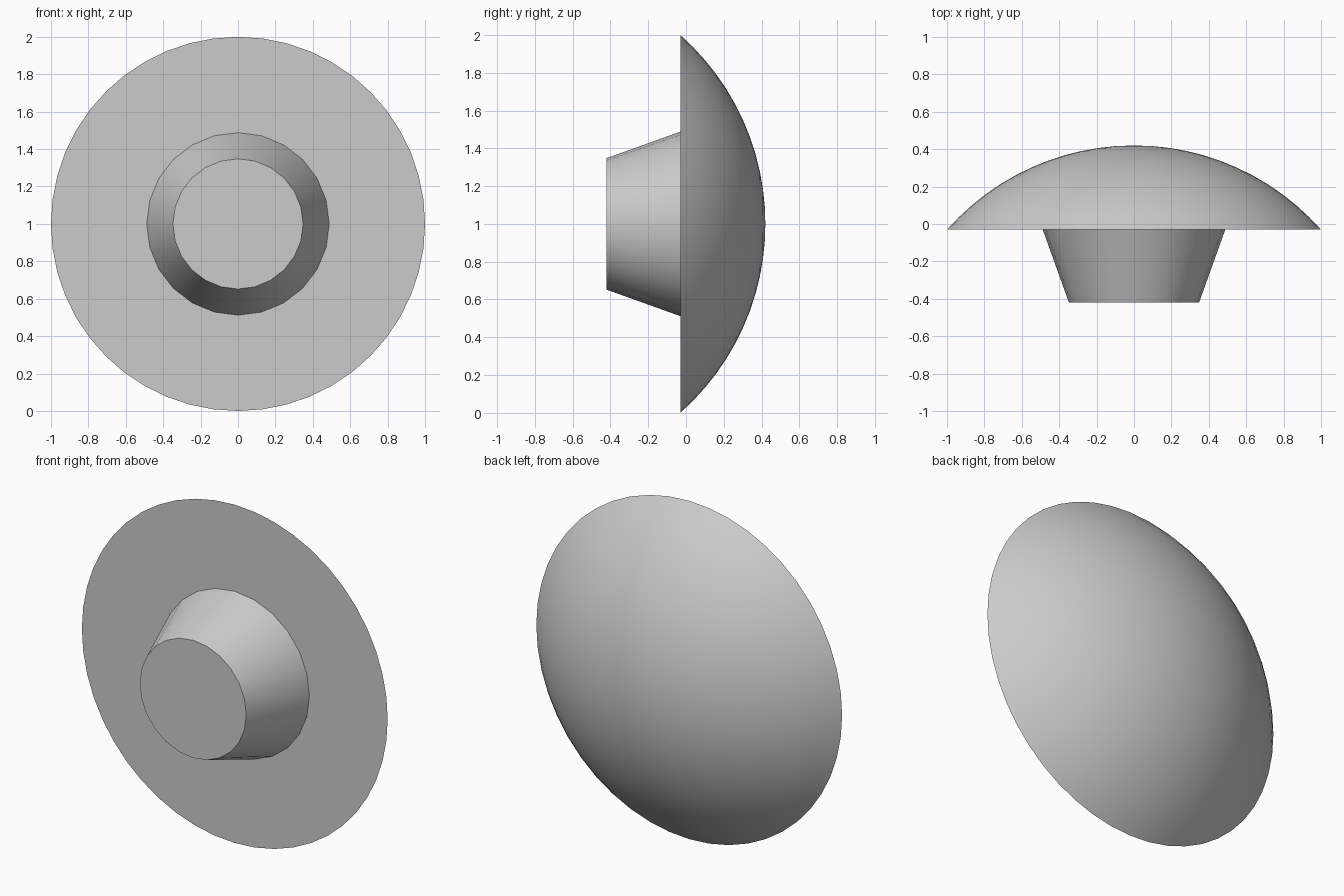
import bpy, bmesh, math
from mathutils import Matrix

cube = bpy.data.objects.get("Cube")
if cube:
    bpy.data.objects.remove(cube, do_unlink=True)

grey = bpy.data.materials.new("light_grey")
grey.use_nodes = True
colour = (0.6, 0.6, 0.6, 1)
grey.diffuse_color = colour
grey.node_tree.nodes["Principled BSDF"].inputs["Base Color"].default_value = colour

RIM_Y, BACK_Y, FRONT_Y = -0.03, 0.42, -0.42
CENTRE_Z = 1.0


def lathe(name, profile, segments):
    """Spin (radius, y) points around the front-back axis; caps the open ends."""
    bm = bmesh.new()
    rings = []
    for r, y in profile:
        if r == 0:
            rings.append([bm.verts.new((0, y, CENTRE_Z))])
            continue
        angles = [2 * math.pi * i / segments for i in range(segments)]
        rings.append([bm.verts.new((r * math.sin(a), y, CENTRE_Z + r * math.cos(a)))
                      for a in angles])
    for a, b in zip(rings, rings[1:]):
        for i in range(segments):
            j = (i + 1) % segments
            if len(b) == 1:
                bm.faces.new((a[i], a[j], b[0]))
            else:
                bm.faces.new((a[i], a[j], b[j], b[i]))
    for ring in (rings[0], rings[-1]):
        if len(ring) > 1:
            bm.faces.new(ring)
    bmesh.ops.recalc_face_normals(bm, faces=bm.faces)
    mesh = bpy.data.meshes.new(name)
    bm.to_mesh(mesh)
    bm.free()
    mesh.materials.append(grey)
    obj = bpy.data.objects.new(name, mesh)
    bpy.context.collection.objects.link(obj)
    bpy.ops.object.select_all(action="DESELECT")
    obj.select_set(True)
    bpy.context.view_layer.objects.active = obj
    bpy.ops.object.shade_smooth_by_angle(angle=math.radians(35))
    return obj


# Shallow spherical cap with a flat front
height = BACK_Y - RIM_Y
radius = (1 + height ** 2) / (2 * height)
half_angle = math.asin(1 / radius)
steps = 12
cap = []
for i in range(steps):
    a = half_angle * (1 - i / steps)
    cap.append((radius * math.sin(a), BACK_Y - radius * (1 - math.cos(a))))
lathe("domed_head", cap + [(0, BACK_Y)], 48)

# Tapered stub on the flat side
lathe("tapered_stem", [(0.348, FRONT_Y), (0.488, RIM_Y)], 24)
